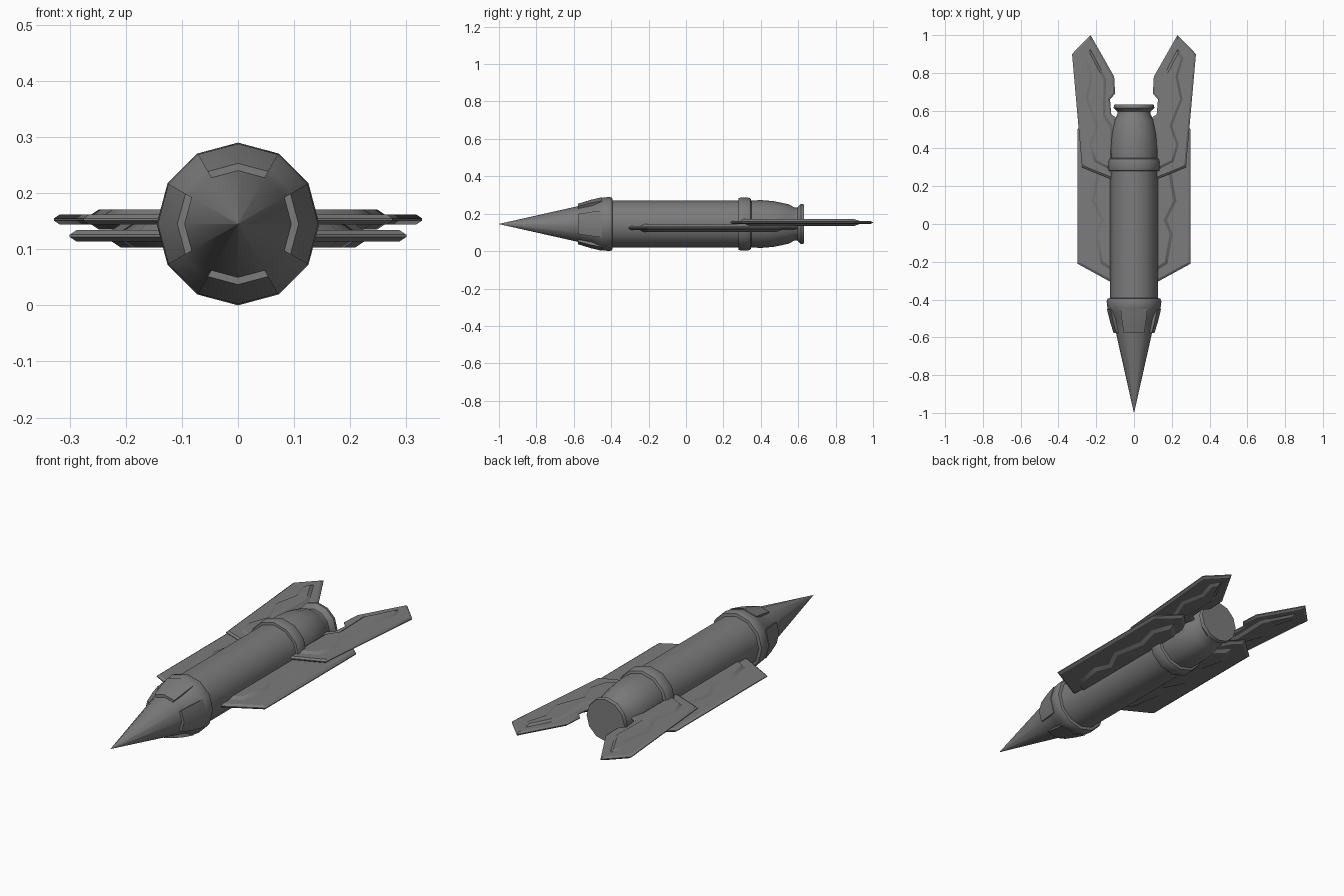
import bpy, math
from mathutils import Vector

if "Cube" in bpy.data.objects:
    bpy.data.objects.remove(bpy.data.objects["Cube"])

CZ = 0.145   # height of the long axis
SIDES = 12

hull_grey = bpy.data.materials.new("hull_grey")
hull_grey.diffuse_color = (0.2, 0.2, 0.2, 1)
hull_grey.use_nodes = True
hull_grey.node_tree.nodes["Principled BSDF"].inputs["Base Color"].default_value = hull_grey.diffuse_color


def make(name, verts, faces, angle=40):
    me = bpy.data.meshes.new(name)
    me.from_pydata(verts, [], faces)
    me.materials.append(hull_grey)
    ob = bpy.data.objects.new(name, me)
    bpy.context.collection.objects.link(ob)
    bpy.ops.object.select_all(action='DESELECT')
    ob.select_set(True)
    bpy.context.view_layer.objects.active = ob
    bpy.ops.object.mode_set(mode='EDIT')
    bpy.ops.mesh.select_all(action='SELECT')
    bpy.ops.mesh.normals_make_consistent(inside=False)
    bpy.ops.object.mode_set(mode='OBJECT')
    bpy.ops.object.shade_smooth_by_angle(angle=math.radians(angle))
    return ob


def polar(r, deg, y):
    a = math.radians(deg)
    return (r * math.sin(a), y, CZ + r * math.cos(a))


def lathe(name, profile):
    """Twelve-sided turned part along y; profile is (y, radius), closed at both ends."""
    verts = [polar(r, 360 * i / SIDES, y) for y, r in profile for i in range(SIDES)]
    faces = []
    for k in range(len(profile) - 1):
        for i in range(SIDES):
            j = (i + 1) % SIDES
            a, b = k * SIDES, (k + 1) * SIDES
            faces.append((a + i, a + j, b + j, b + i))
    faces.append(tuple(range(SIDES)))
    faces.append(tuple(range(len(verts) - SIDES, len(verts))))
    return make(name, verts, faces)


def inset(outline, d):
    out, n = [], len(outline)
    for i in range(n):
        p, q, r = (Vector(outline[(i + k) % n]) for k in (-1, 0, 1))
        e, f = (q - p).normalized(), (r - q).normalized()
        n1, n2 = Vector((-e.y, e.x)), Vector((-f.y, f.x))
        out.append(q + (n1 + n2) / max(1 + n1.dot(n2), 0.4) * d)
    return out


def plate(name, outline, z, half, bevel, rim=0.0):
    """Flat plate with chamfered rim, mirrored to both sides."""
    inner = inset(outline, bevel)
    rings = [(inner, z - half), (outline, z - rim), (outline, z + rim), (inner, z + half)]
    n = len(outline)
    verts = [(p[0], p[1], h) for ring, h in rings for p in ring]
    faces = [tuple(range(n)), tuple(range(3 * n, 4 * n))]
    for k in range(3):
        for i in range(n):
            j = (i + 1) % n
            faces.append((k * n + i, k * n + j, (k + 1) * n + j, (k + 1) * n + i))
    ob = make(name, verts, faces, 30)
    ob.modifiers.new("both_sides", 'MIRROR')
    return ob


# Nose cone and its collar
lathe("nose_cone", [(-1.0, 0.0005), (-0.57, 0.097), (-0.50, 0.113), (-0.45, 0.14),
                    (-0.41, 0.145), (-0.395, 0.14), (-0.39, 0.115)])

# Four raised flaps around the collar
for label, mid in (("top", 0), ("right", 90), ("bottom", 180), ("left", 270)):
    verts, faces = [], []
    for y, ro, ri in ((-0.578, 0.108, 0.085), (-0.51, 0.129, 0.10), (-0.45, 0.143, 0.12)):
        for r in (ro, ri):
            verts += [polar(r, mid + a, y) for a in (-30, 0, 30)]
    for b in (0, 6):
        for i in (0, 1):
            faces += [(b + i, b + i + 1, b + i + 7, b + i + 6),
                      (b + i + 3, b + i + 9, b + i + 10, b + i + 4)]
        faces += [(b, b + 6, b + 9, b + 3), (b + 2, b + 5, b + 11, b + 8)]
    faces += [(0, 3, 4, 1), (1, 4, 5, 2), (12, 13, 16, 15), (13, 14, 17, 16)]
    make("collar_flap_" + label, verts, faces)

# Main tube, rear ring and engine
lathe("fuselage", [(-0.42, 0.126), (0.30, 0.126)])
lathe("rear_ring", [(0.28, 0.115), (0.282, 0.138), (0.295, 0.142), (0.33, 0.142),
                    (0.345, 0.137), (0.352, 0.118)])
lathe("engine", [(0.33, 0.124), (0.40, 0.128), (0.47, 0.122), (0.55, 0.105),
                 (0.58, 0.088), (0.595, 0.087), (0.615, 0.108), (0.632, 0.104)])

# Lower wings, with a thicker zigzag core panel
plate("lower_wing", [(0.09, -0.325), (0.30, -0.21), (0.30, 0.50), (0.19, 0.60),
                     (0.14, 0.55), (0.09, 0.45)], 0.124, 0.010, 0.012, 0.002)
plate("lower_wing_panel", [(0.09, -0.28), (0.19, -0.22), (0.22, -0.05), (0.19, 0.02),
                           (0.24, 0.12), (0.21, 0.28), (0.24, 0.40), (0.19, 0.54),
                           (0.09, 0.44)], 0.124, 0.021, 0.03)

# Upper tail fins, reaching behind the engine
plate("tail_fin", [(0.09, 0.225), (0.275, 0.30), (0.328, 0.90), (0.23, 1.0),
                   (0.105, 0.78), (0.10, 0.69), (0.127, 0.66), (0.12, 0.58),
                   (0.09, 0.56)], 0.153, 0.009, 0.010, 0.002)
plate("tail_fin_panel", [(0.10, 0.26), (0.22, 0.32), (0.25, 0.42), (0.215, 0.52),
                         (0.27, 0.66), (0.245, 0.78), (0.275, 0.88), (0.23, 0.95),
                         (0.135, 0.77), (0.14, 0.58), (0.10, 0.52)], 0.153, 0.018, 0.025)
